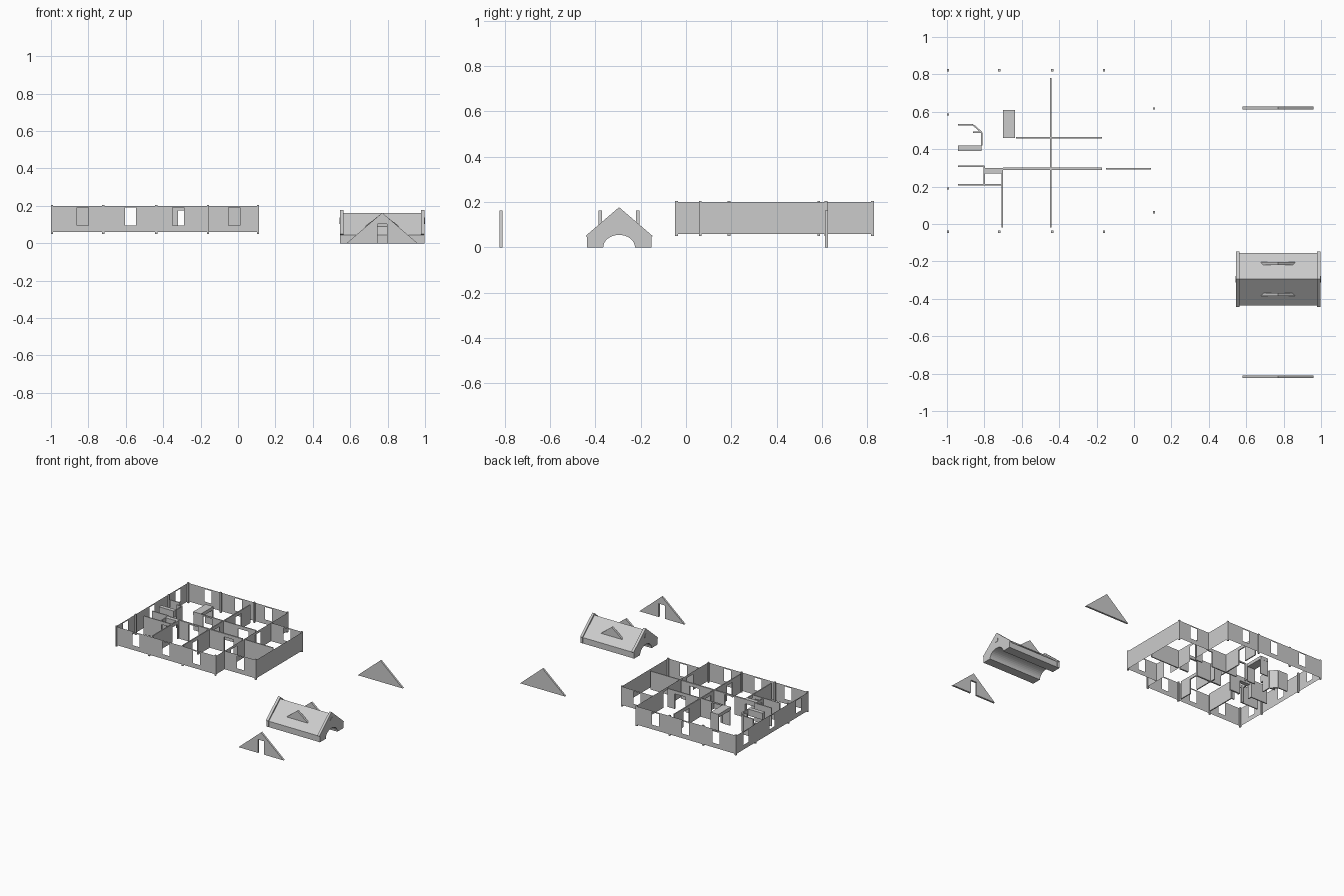
import bpy, bmesh, math
from mathutils import Vector

if "Cube" in bpy.data.objects:
    bpy.data.objects.remove(bpy.data.objects["Cube"])

grey = bpy.data.materials.new("light grey")
grey.diffuse_color = (0.6, 0.6, 0.6, 1)
grey.use_nodes = True
grey.node_tree.nodes["Principled BSDF"].inputs["Base Color"].default_value = grey.diffuse_color
Z0, Z1 = 0.06, 0.2


def finish(name, bm):
    bmesh.ops.remove_doubles(bm, verts=bm.verts, dist=1e-5)
    me = bpy.data.meshes.new(name)
    bm.to_mesh(me)
    bm.free()
    me.materials.append(grey)
    ob = bpy.data.objects.new(name, me)
    bpy.context.collection.objects.link(ob)
    return ob


def wall(name, p, q, holes=(), thick=0.0, z0=Z0, z1=Z1):
    """Upright sheet from p to q; holes are (start, end, bottom, top) along the wall."""
    p, q = Vector(p), Vector(q)
    length, d = (q - p).length, (q - p).normalized()
    us = sorted({0, length, *(u for h in holes for u in h[:2])})
    zs = sorted({z0, z1, *(z for h in holes for z in h[2:])})
    bm = bmesh.new()
    for a, b in zip(us, us[1:]):
        for c, e in zip(zs, zs[1:]):
            m, n = (a + b) / 2, (c + e) / 2
            if any(h[0] < m < h[1] and h[2] < n < h[3] for h in holes):
                continue
            bm.faces.new([bm.verts.new((*(p + d * u), z)) for u, z in ((a, c), (b, c), (b, e), (a, e))])
    ob = finish(name, bm)
    if thick:
        mod = ob.modifiers.new("thickness", 'SOLIDIFY')
        mod.thickness, mod.offset = thick, 0
    return ob


def box(name, x0, x1, y0, y1, z0, z1):
    bm = bmesh.new()
    bmesh.ops.create_cube(bm, size=1)
    for v in bm.verts:
        v.co = ((x0 + x1) / 2 + v.co.x * (x1 - x0), (y0 + y1) / 2 + v.co.y * (y1 - y0),
                (z0 + z1) / 2 + v.co.z * (z1 - z0))
    return finish(name, bm)


def prism(name, pts, axis, a, b):
    """Extrude a profile of (u, z) points along x or y from a to b."""
    bm = bmesh.new()
    at = (lambda u, z, t: (t, u, z)) if axis == 'x' else (lambda u, z, t: (u, t, z))
    f = bm.faces.new([bm.verts.new(at(u, z, a)) for u, z in pts])
    r = bmesh.ops.extrude_face_region(bm, geom=[f])
    off = (b - a, 0, 0) if axis == 'x' else (0, b - a, 0)
    bmesh.ops.translate(bm, vec=off, verts=[v for v in r["geom"] if isinstance(v, bmesh.types.BMVert)])
    bmesh.ops.recalc_face_normals(bm, faces=bm.faces)
    return finish(name, bm)


# Outer walls with window openings, mirrored front to back
def windows(starts, x0):
    return [(s - x0, s - x0 + 0.06, 0.095, 0.19) for s in starts]


for side, ym, ys in (("front", -0.045, 0.06), ("back", 0.825, 0.62)):
    wall(side + "_wall", (-1, ym), (-0.155, ym), windows((-0.86, -0.605, -0.35), -1))
    wall(side + "_wing_wall", (-0.155, ys), (0.11, ys), windows((-0.05,), -0.155))
    wall(side + "_step_wall", (-0.155, ym), (-0.155, ys))
wall("right_wall", (0.11, 0.06), (0.11, 0.62))
wall("left_wall", (-1, -0.045), (-1, 0.825), [(u, u + 0.06, 0.095, 0.19) for u in (0.09, 0.405, 0.72)])
wall("wing_divider", (-0.155, 0.06), (-0.155, 0.62), [(0.08, 0.15, Z0, 0.18), (0.36, 0.43, Z0, 0.18)])

# Thin posts at wall joints
posts = [(x, y) for x in (-0.995, -0.72, -0.437, -0.16) for y in (-0.042, 0.822)]
posts += [(0.107, 0.063), (0.107, 0.617), (-0.995, 0.19), (-0.995, 0.585)]
for x, y in posts:
    box("wall_post", x - 0.006, x + 0.006, y - 0.006, y + 0.006, 0.05, 0.205)

# Inner walls with doorways
T = 0.008
wall("long_cross_wall", (-0.445, -0.02), (-0.445, 0.78),
     [(0.10, 0.17, Z0, 0.175), (0.36, 0.43, Z0, 0.175), (0.62, 0.69, Z0, 0.175)], T)
wall("middle_wall", (-0.70, 0.295), (-0.17, 0.295), [(0.08, 0.165, Z0, 0.19), (0.38, 0.46, Z0, 0.175)], 0.012)
wall("wing_middle_wall", (-0.15, 0.295), (0.09, 0.295), (), T)
wall("rear_room_wall", (-0.63, 0.46), (-0.17, 0.46), [(0.015, 0.09, Z0, 0.19), (0.31, 0.40, Z0, 0.175)], T)
wall("front_room_wall", (-0.705, -0.02), (-0.705, 0.3), [(0.23, 0.30, Z0, 0.175)], T)
wall("side_room_wall", (-0.94, 0.21), (-0.705, 0.21), [(0.15, 0.21, Z0, 0.175)], T)
wall("small_room_side", (-0.80, 0.21), (-0.80, 0.31), [(0.02, 0.07, Z0, 0.175)], T)
wall("small_room_back", (-0.94, 0.31), (-0.80, 0.31), (), T)
wall("nook_side", (-0.815, 0.42), (-0.815, 0.49), (), T)
wall("nook_corner", (-0.815, 0.49), (-0.86, 0.49), (), T)
wall("nook_diagonal", (-0.815, 0.49), (-0.86, 0.53), (), T)
wall("nook_back", (-0.94, 0.53), (-0.86, 0.53), (), T)
box("nook_lintel", -0.94, -0.815, 0.39, 0.42, 0.15, Z1)
box("hall_lintel", -0.80, -0.70, 0.27, 0.30, 0.165, Z1)

# Closet standing in the rear room
box("closet_top", -0.70, -0.635, 0.46, 0.61, 0.175, Z1)
for y in (0.465, 0.605):
    wall("closet_side", (-0.70, y), (-0.635, y), (), T, Z0, 0.175)

# Separate roof: body with a barrel vault underneath
YC = -0.295
arch = [(YC + 0.07 * math.cos(t), 0.055 * math.sin(t)) for t in (math.pi * i / 16 for i in range(17))]
prism("roof_body", [(YC - 0.14, 0), (YC - 0.14, 0.045), (YC, 0.163), (YC + 0.14, 0.045), (YC + 0.14, 0)] + arch,
      'x', 0.56, 0.985)

# Raised end parapets with a round recess
outer = [(YC - 0.142, 0), (YC - 0.142, 0.045), (YC - 0.148, 0.05), (YC, 0.177),
         (YC + 0.148, 0.05), (YC + 0.142, 0.045), (YC + 0.142, 0)]
for x0, x1, face in ((0.545, 0.565, 0.544), (0.978, 0.996, 0.997)):
    prism("end_parapet", outer + arch, 'x', x0, x1)
    rings = [(YC + 0.017 * math.cos(t), 0.12 + 0.017 * math.sin(t)) for t in (math.tau * i / 16 for i in range(16))]
    prism("round_vent", rings, 'x', face - 0.002, face + 0.002)

# Triangular dormer slabs on each slope
for y in (YC - 0.083, YC + 0.083):
    prism("dormer", [(0.68, 0.09), (0.86, 0.09), (0.77, 0.162)], 'y', y - 0.008, y + 0.008)

# Loose gables: the front one has a doorway
prism("front_gable", [(0.58, 0), (0.745, 0), (0.745, 0.102), (0.797, 0.102), (0.797, 0), (0.96, 0), (0.771, 0.163)],
      'y', -0.823, -0.809)
prism("back_gable", [(0.58, 0), (0.96, 0), (0.771, 0.163)], 'y', 0.613, 0.627)
